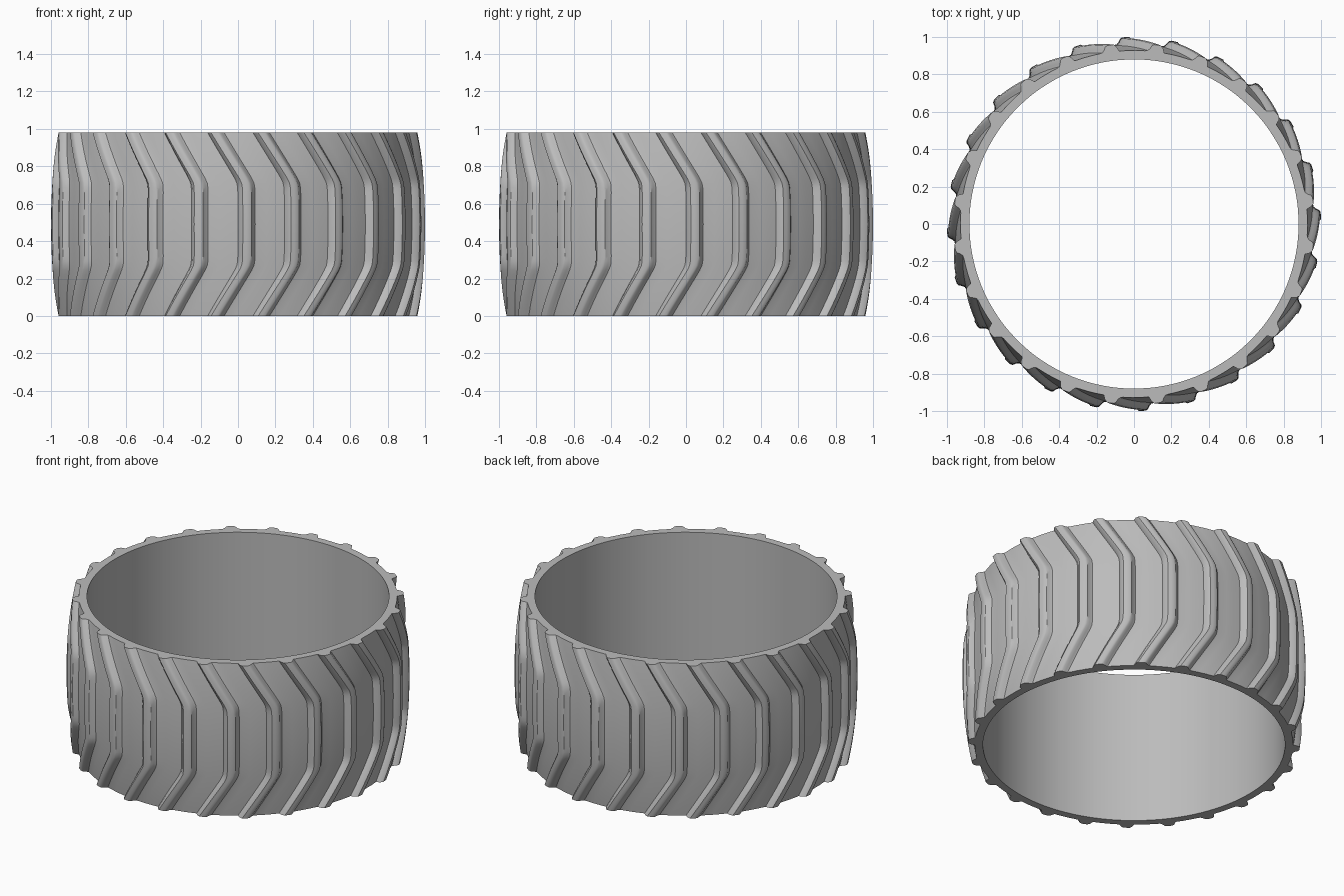
import bpy, bmesh, math

cube = bpy.data.objects.get("Cube")
if cube:
    bpy.data.objects.remove(cube)

HEIGHT, INNER = 0.98, 0.88
TREADS, ROWS = 24, 40
# Tread cross-section: angle within one pitch, raised fraction
LUG = [(0, 0), (0.012, 0.65), (0.026, 1), (0.045, 1), (0.062, 1), (0.074, 0.85),
       (0.084, 0.4), (0.096, 0.06), (0.112, 0), (0.16, 0), (0.21, 0)]


def sweep(z):
    """Angle by which the tread bends back towards either rim."""
    d = abs(z - HEIGHT / 2) - 0.22
    return -0.65 * 0.5 * (d + math.sqrt(d * d + 0.0004))


def radius(z, raised):
    crown = 1 - 0.035 * ((z - HEIGHT / 2) / (HEIGHT / 2)) ** 2
    return crown - 0.037 * (1 - raised)


bm = bmesh.new()
columns = [(t * math.tau / TREADS + a - math.pi / 2, r)
           for t in range(TREADS) for a, r in LUG]


def ring(z, radius_of):
    verts = []
    for a, raised in columns:
        r, b = radius_of(raised), a + sweep(z)
        verts.append(bm.verts.new((r * math.cos(b), r * math.sin(b), z)))
    return verts


# Outer tread rows, then the bore, closed into one loop of rings
rings = []
for i in range(ROWS + 1):
    z = HEIGHT * i / ROWS
    rings.append(ring(z, lambda raised, z=z: radius(z, raised)))
rings.append(ring(HEIGHT, lambda raised: INNER))
rings.append(ring(0, lambda raised: INNER))
n = len(columns)
for k, low in enumerate(rings):
    high = rings[(k + 1) % len(rings)]
    for j in range(n):
        m = (j + 1) % n
        bm.faces.new((low[j], low[m], high[m], high[j]))
bmesh.ops.recalc_face_normals(bm, faces=bm.faces)

mesh = bpy.data.meshes.new("tyre_tread")
bm.to_mesh(mesh)
bm.free()
tyre = bpy.data.objects.new("tyre_tread", mesh)
bpy.context.collection.objects.link(tyre)

# Plain grey rubber
grey = bpy.data.materials.new("light_grey_rubber")
grey.use_nodes = True
colour = (0.5, 0.5, 0.5, 1)
grey.diffuse_color = colour
grey.node_tree.nodes["Principled BSDF"].inputs["Base Color"].default_value = colour
mesh.materials.append(grey)

bpy.context.view_layer.objects.active = tyre
tyre.select_set(True)
bpy.ops.object.shade_smooth_by_angle(angle=math.radians(35))
